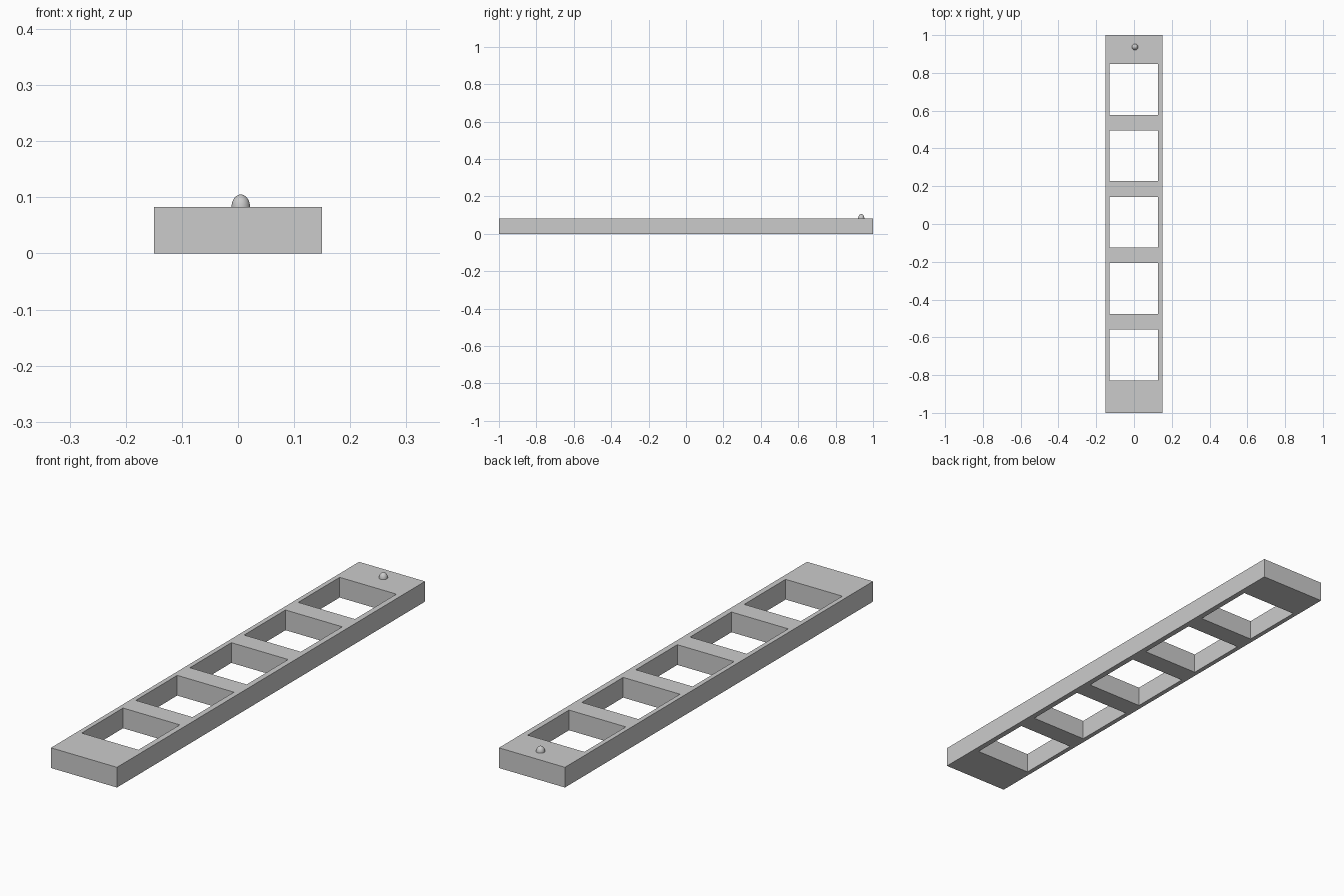
import bpy, bmesh, math

if "Cube" in bpy.data.objects:
    bpy.data.objects.remove(bpy.data.objects["Cube"], do_unlink=True)

LENGTH, WIDTH, HEIGHT = 2.0, 0.3, 0.083
HOLE_LEFT, HOLE_RIGHT = -0.131, 0.127
HOLE_COUNT, HOLE_LENGTH, PITCH, FIRST = 5, 0.269, 0.3515, -0.828


def make_material(name, colour):
    mat = bpy.data.materials.new(name)
    mat.use_nodes = True
    mat.diffuse_color = colour
    mat.node_tree.nodes["Principled BSDF"].inputs["Base Color"].default_value = colour
    return mat


def add_object(name, bm, mat):
    mesh = bpy.data.meshes.new(name)
    bm.to_mesh(mesh)
    bm.free()
    mesh.materials.append(mat)
    obj = bpy.data.objects.new(name, mesh)
    bpy.context.collection.objects.link(obj)
    return obj


grey = make_material("plain grey", (0.6, 0.6, 0.6, 1))

# Bar: a flat grid with the windows left out, extruded upward
xs = [-WIDTH / 2, HOLE_LEFT, HOLE_RIGHT, WIDTH / 2]
ys = [-LENGTH / 2]
for i in range(HOLE_COUNT):
    start = FIRST + i * PITCH
    ys += [start, start + HOLE_LENGTH]
ys.append(LENGTH / 2)

bm = bmesh.new()
grid = [[bm.verts.new((x, y, 0)) for x in xs] for y in ys]
for j in range(len(ys) - 1):
    for i in range(len(xs) - 1):
        if i == 1 and j % 2 == 1:
            continue
        bm.faces.new((grid[j][i], grid[j][i + 1], grid[j + 1][i + 1], grid[j + 1][i]))
top = bmesh.ops.extrude_face_region(bm, geom=bm.faces[:], use_keep_orig=True)
bmesh.ops.translate(bm, vec=(0, 0, HEIGHT),
                    verts=[g for g in top["geom"] if isinstance(g, bmesh.types.BMVert)])
bmesh.ops.recalc_face_normals(bm, faces=bm.faces[:])
add_object("slotted_bar", bm, grey)

# Knob: upper half of a tall ellipsoid near the back end
bm = bmesh.new()
bmesh.ops.create_uvsphere(bm, u_segments=24, v_segments=16, radius=1)
bmesh.ops.bisect_plane(bm, geom=bm.verts[:] + bm.edges[:] + bm.faces[:], dist=0.0001,
                       plane_co=(0, 0, 0), plane_no=(0, 0, 1), clear_inner=True)
bmesh.ops.scale(bm, vec=(0.0165, 0.0165, 0.022), verts=bm.verts[:])
for face in bm.faces:
    face.smooth = True
knob = add_object("top_knob", bm, grey)
knob.location = (0.005, 0.937, HEIGHT)
